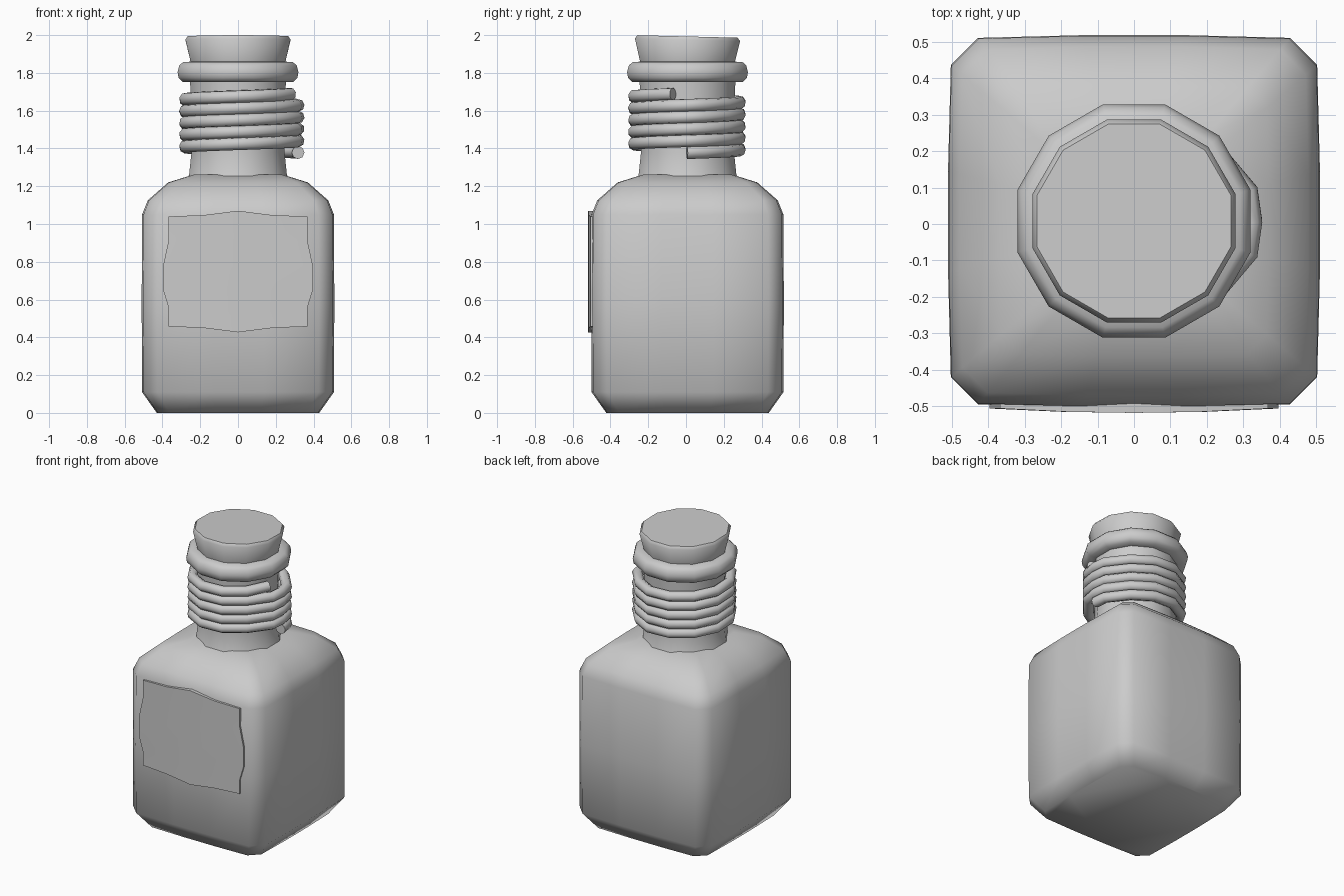
import bpy, bmesh
from math import radians, cos, sin

if "Cube" in bpy.data.objects:
    bpy.data.objects.remove(bpy.data.objects["Cube"])

N = 12
ANGLES = [radians(15 + 30 * i) for i in range(N)]
CY = 0.008  # the bottle sits slightly behind the label


def add_mesh(name, verts, faces, angle=60):
    me = bpy.data.meshes.new(name)
    me.from_pydata(verts, [], faces)
    bm = bmesh.new()
    bm.from_mesh(me)
    bmesh.ops.recalc_face_normals(bm, faces=bm.faces)
    bm.to_mesh(me)
    bm.free()
    ob = bpy.data.objects.new(name, me)
    bpy.context.collection.objects.link(ob)
    bpy.ops.object.select_all(action='DESELECT')
    ob.select_set(True)
    bpy.context.view_layer.objects.active = ob
    bpy.ops.object.shade_smooth_by_angle(angle=radians(angle))
    return ob


def circle(r, z):
    return [(r * cos(a), r * sin(a) + CY, z) for a in ANGLES]


def square(h, z):
    # chamfered square with slightly bowed sides
    quad = [(h, 0.26 * h), (0.985 * h, 0.84 * h), (0.84 * h, 0.985 * h)]
    # order: 15, 45 and 75 degree points, turned four times
    pts = [(h, -0.27 * h), (h, 0.27 * h), (0.985 * h, 0.84 * h), (0.84 * h, 0.985 * h)]
    out = []
    for k in range(4):
        for x, y in pts:
            for _ in range(k):
                x, y = -y, x
            out.append((x, y + CY, z))
    return out


def loft(name, rings, angle=60):
    n = len(rings[0])
    verts = [v for r in rings for v in r]
    faces = [(k * n + i, k * n + (i + 1) % n, (k + 1) * n + (i + 1) % n, (k + 1) * n + i)
             for k in range(len(rings) - 1) for i in range(n)]
    faces += [tuple(range(n))[::-1], tuple(range(len(verts) - n, len(verts)))]
    return add_mesh(name, verts, faces, angle)


# square glass body with chamfered base and sloping shoulders
body = [square(h, z) for h, z in
        [(0.43, 0), (0.508, 0.11), (0.51, 0.58), (0.508, 1.05), (0.478, 1.125), (0.37, 1.22)]]
# shoulder top narrows to a small square inside the neck
body.append(square(0.235, 1.262))
loft("bottle_body", body, 70)

# round neck
loft("bottle_neck", [circle(r, z) for r, z in
                     [(0.285, 1.22), (0.268, 1.26), (0.255, 1.38), (0.255, 1.6), (0.265, 1.80)]])

# rounded lip
loft("bottle_lip", [circle(r, z) for r, z in
                    [(0.25, 1.75), (0.305, 1.753), (0.326, 1.775), (0.331, 1.805),
                     (0.322, 1.838), (0.302, 1.857), (0.25, 1.86)]], 75)

# tapered cork, its top tilted a touch to the back
cork = [circle(r, z) for r, z in [(0.25, 1.80), (0.26, 1.86), (0.288, 1.975), (0.275, 1.993)]]
cork[2:] = [[(x, y, z - 0.025 * y) for x, y, z in ring] for ring in cork[2:]]
loft("cork", cork, 50)

# cord wound five times round the neck, bulging on the right
points = []
for turn in range(5):
    for deg in [0] + [15 + 30 * i for i in range(N)]:
        r = 0.318 if deg in (0, 15, 345) else 0.288
        if turn == 4 and deg > 300:
            r = 0.288
        t = turn + deg / 360
        a = radians(deg)
        points.append((r * cos(a), r * sin(a) + CY - 0.003, 1.378 + 0.0625 * t))
curve = bpy.data.curves.new("neck_cord", 'CURVE')
curve.dimensions = '3D'
curve.bevel_depth = 0.034
curve.bevel_resolution = 2
curve.use_fill_caps = True
spline = curve.splines.new('POLY')
spline.points.add(len(points) - 1)
for p, co in zip(spline.points, points):
    p.co = (*co, 1)
    p.radius = 1
spline.use_smooth = True
bpy.context.collection.objects.link(bpy.data.objects.new("neck_cord", curve))

# paper label with wavy edges, bowed over the front face
rows = [(0.457, 0.367), (0.555, 0.367), (0.65, 0.396), (0.78, 0.396), (0.915, 0.367), (1.04, 0.367)]
cols = [-1, -0.5, 0, 0.5, 1]
bow = [0, 0.007, 0.03, 0.007, 0]
verts = []
for z, w in rows:
    for u, b in zip(cols, bow):
        verts.append((u * w, -0.518 + 0.012 * u * u, z + b * (z - 0.75) / 0.29))
n = len(cols)
faces = [(k * n + i, k * n + i + 1, (k + 1) * n + i + 1, (k + 1) * n + i)
         for k in range(len(rows) - 1) for i in range(n - 1)]
# back layer, joined round the rim
outer = len(verts)
verts += [(x, -0.48, z) for x, y, z in verts]
rim = ([i for i in range(n)] + [k * n + n - 1 for k in range(1, len(rows))]
       + [outer - 1 - i for i in range(1, n)] + [k * n for k in range(len(rows) - 2, 0, -1)])
faces += [(a, b, b + outer, a + outer) for a, b in zip(rim, rim[1:] + rim[:1])]
faces.append(tuple(i + outer for i in rim))
# drop the unused inner points of the back layer
label = add_mesh("front_label", verts, faces, 40)
bm = bmesh.new()
bm.from_mesh(label.data)
bmesh.ops.delete(bm, geom=[v for v in bm.verts if not v.link_faces], context='VERTS')
bm.to_mesh(label.data)
bm.free()
